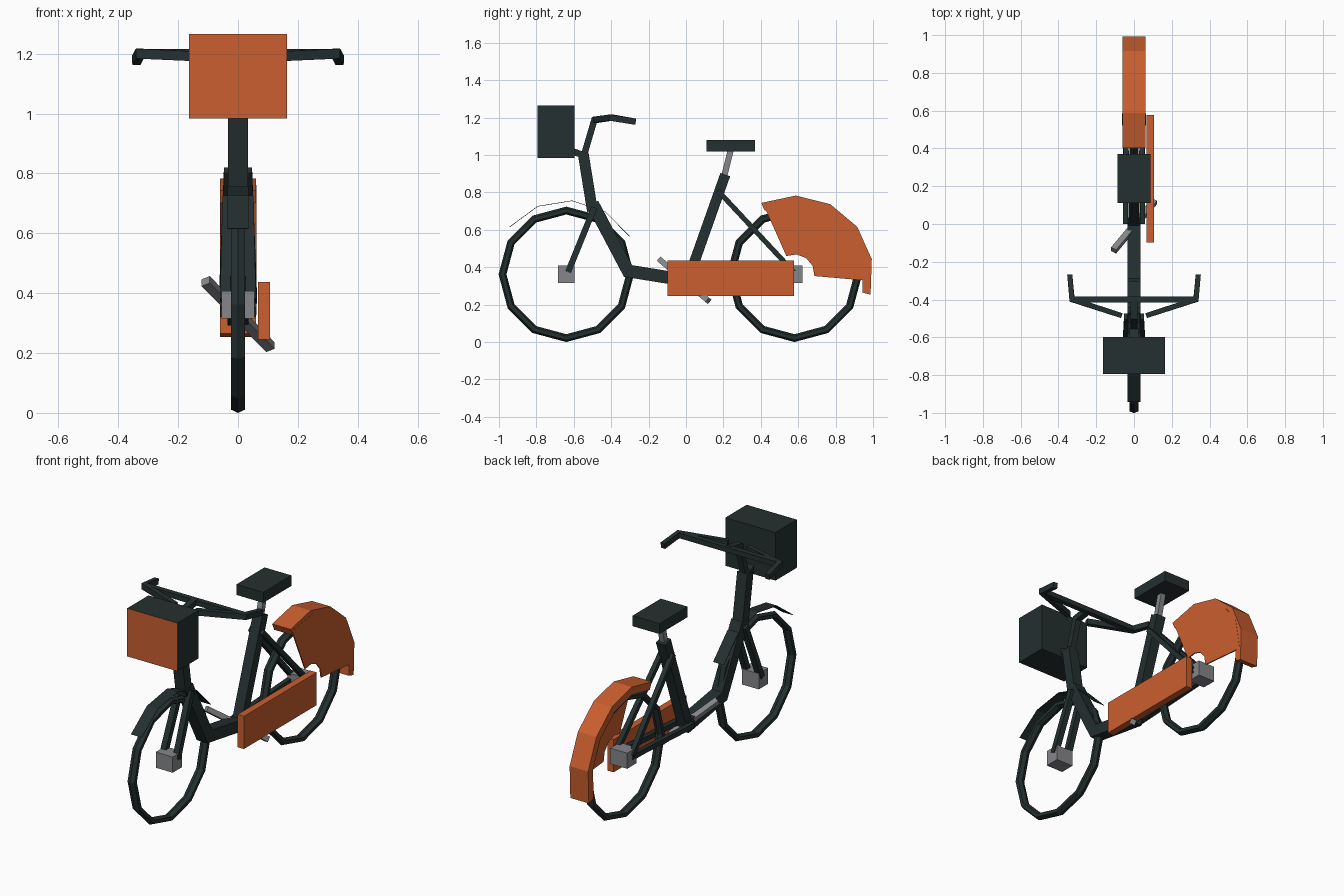
import bpy, bmesh, math
from mathutils import Vector

if "Cube" in bpy.data.objects:
    bpy.data.objects.remove(bpy.data.objects["Cube"])


def material(name, rgb):
    m = bpy.data.materials.new(name)
    m.diffuse_color = (*rgb, 1)
    m.use_nodes = True
    m.node_tree.nodes["Principled BSDF"].inputs["Base Color"].default_value = m.diffuse_color
    return m


DARK = material("dark green black", (0.018, 0.029, 0.029))
ORANGE = material("burnt orange", (0.59, 0.112, 0.028))
GREY = material("metal grey", (0.235, 0.24, 0.255))


def finish(bm, name, mat):
    bmesh.ops.recalc_face_normals(bm, faces=bm.faces)
    me = bpy.data.meshes.new(name)
    bm.to_mesh(me)
    bm.free()
    me.materials.append(mat)
    ob = bpy.data.objects.new(name, me)
    bpy.context.collection.objects.link(ob)
    return ob


def box(name, lo, hi, mat):
    bm = bmesh.new()
    bmesh.ops.create_cube(bm, size=1)
    for v in bm.verts:
        v.co = Vector([(lo[i] + hi[i]) / 2 + v.co[i] * (hi[i] - lo[i]) for i in range(3)])
    return finish(bm, name, mat)


def skin(bm, rings, closed=False):
    """Join four-sided rings into a solid."""
    n = len(rings)
    for k in range(n if closed else n - 1):
        a, b = rings[k], rings[(k + 1) % n]
        for i in range(4):
            j = (i + 1) % 4
            bm.faces.new((a[i], a[j], b[j], b[i]))
    if not closed:
        bm.faces.new(rings[0])
        bm.faces.new(rings[-1][::-1])


def bar(name, pts, w, h, mat, ref=(1, 0, 0)):
    """Square tube along a path; w lies along ref, h across it, corners mitred."""
    pts = [Vector(p) for p in pts]
    dirs = [(b - a).normalized() for a, b in zip(pts, pts[1:])]
    bm = bmesh.new()
    rings = []
    for i, p in enumerate(pts):
        d0, d1 = dirs[max(i - 1, 0)], dirs[min(i, len(dirs) - 1)]
        t = (d0 + d1).normalized()
        v = t.cross(Vector(ref)).normalized()
        u = v.cross(t)
        v = v / max(t.dot(d0), 0.5)
        rings.append([bm.verts.new(p + u * w / 2 * a + v * h / 2 * b)
                      for a, b in ((-1, -1), (1, -1), (1, 1), (-1, 1))])
    skin(bm, rings)
    return finish(bm, name, mat)


def arc(name, cy, r0, r1, a0, a1, n, x0, x1, mat):
    """Ring sector around a wheel hub, angles measured from +y upward."""
    bm = bmesh.new()
    rings = []
    for k in range(n + 1):
        a = math.radians(a0 + (a1 - a0) * k / n)
        rings.append([bm.verts.new((x, cy + r * math.cos(a), HUB_Z + r * math.sin(a)))
                      for x, r in ((x0, r0), (x1, r0), (x1, r1), (x0, r1))])
    skin(bm, rings)
    return finish(bm, name, mat)


HUB_Z, FRONT_Y, REAR_Y = 0.362, -0.64, 0.58

# wheels and hubs
for label, y in (("front", FRONT_Y), ("rear", REAR_Y)):
    bpy.ops.mesh.primitive_torus_add(major_segments=12, minor_segments=6,
                                     major_radius=0.341, minor_radius=0.021,
                                     location=(0, y, HUB_Z), rotation=(0, math.pi / 2, 0))
    wheel = bpy.context.object
    wheel.name = label + "_wheel"
    wheel.scale = (1, 1, 1.25)
    wheel.data.materials.append(DARK)
    box(label + "_hub", (-0.055, y - 0.044, HUB_Z - 0.046), (0.055, y + 0.044, HUB_Z + 0.046), GREY)

# fenders and one-sided skirt guard
arc("front_fender", FRONT_Y, 0.393, 0.396, 31, 140, 4, -0.035, 0.035, DARK)
arc("rear_fender", REAR_Y, 0.375, 0.421, -15, 115, 5, -0.06, 0.06, ORANGE)
arc("skirt_guard", REAR_Y, 0.107, 0.402, -5, 114, 4, 0.054, 0.061, ORANGE)

# step-through frame
bar("head_tube", [(0, -0.55, 1.01), (0, -0.50, 0.70)], 0.066, 0.058, DARK)
bar("down_tube", [(0, -0.50, 0.74), (0, -0.31, 0.38), (0, 0.03, 0.325)], 0.07, 0.068, DARK)
bar("seat_tube", [(0, 0.01, 0.33), (0, 0.21, 0.895)], 0.06, 0.055, DARK)
for s, side in ((-1, "left"), (1, "right")):
    bar(side + "_seat_stay", [(s * 0.033, 0.17, 0.81), (s * 0.05, 0.575, 0.375)], 0.028, 0.027, DARK)
    bar(side + "_chain_stay", [(s * 0.045, 0.0, 0.335), (s * 0.045, 0.575, 0.365)], 0.028, 0.028, DARK)
    bar(side + "_fork_leg", [(s * 0.035, -0.49, 0.72), (s * 0.043, -0.63, 0.375)], 0.034, 0.033, DARK)

# seat
bar("seat_post", [(0, 0.20, 0.87), (0, 0.24, 1.03)], 0.032, 0.032, GREY)
box("seat", (-0.087, 0.11, 1.018), (0.087, 0.37, 1.08), DARK)

# handlebar
bar("stem", [(0, -0.548, 0.99), (0, -0.49, 1.187), (0, -0.40, 1.2)], 0.035, 0.034, DARK)
bar("crossbar", [(-0.325, -0.4, 1.2), (0.325, -0.4, 1.2)], 0.03, 0.03, DARK, (0, 0, 1))
for s, side in ((-1, "left"), (1, "right")):
    bar(side + "_handlebar", [(s * 0.065, -0.485, 1.188), (s * 0.328, -0.4, 1.2),
                              (s * 0.34, -0.27, 1.178)], 0.033, 0.027, DARK, (0, 0, 1))

# front basket with an orange front face
basket = box("basket", (-0.163, -0.795, 0.983), (0.163, -0.597, 1.265), DARK)
basket.data.materials.append(ORANGE)
for f in basket.data.polygons:
    f.material_index = int(f.normal.y < -0.9)
bar("basket_bracket", [(0, -0.62, 1.025), (0, -0.54, 0.995)], 0.05, 0.035, DARK)

# drive
box("chain_guard", (0.066, -0.098, 0.245), (0.107, 0.577, 0.437), ORANGE)
bar("crank", [(-0.108, -0.14, 0.44), (0.108, 0.12, 0.22)], 0.032, 0.03, GREY)
